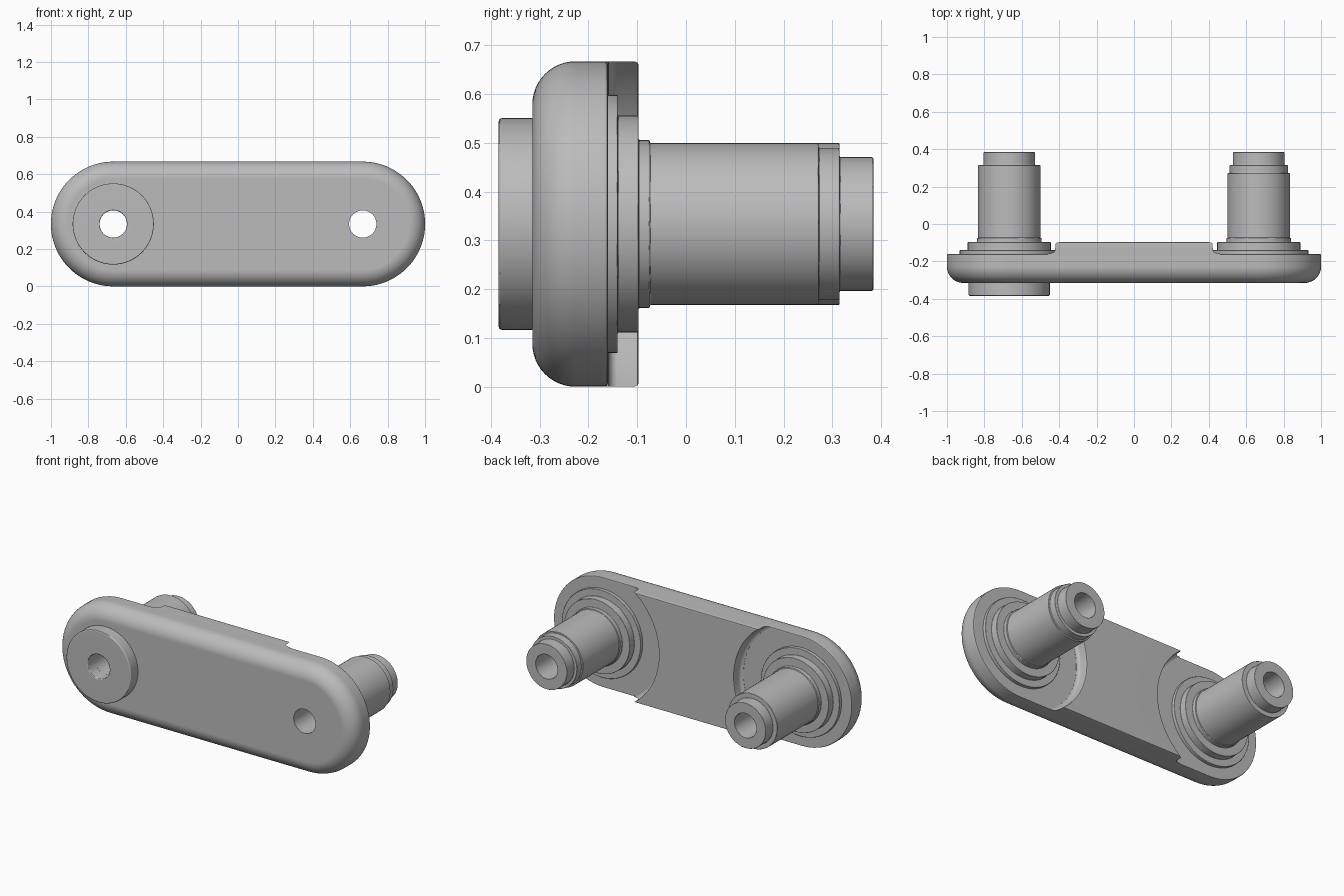
import bpy
import bmesh
from math import sin, cos, pi, sqrt, atan2

cube = bpy.data.objects.get("Cube")
if cube:
    bpy.data.objects.remove(cube)

PIN_X = 0.667          # distance of each pin from the middle
HALF = 0.3335          # half height of the plate, and height of the pin axis
BORE = 0.073
SEGS = 64

steel = bpy.data.materials.new("grey steel")
steel.use_nodes = True
steel.diffuse_color = (0.5, 0.5, 0.5, 1)
steel.node_tree.nodes["Principled BSDF"].inputs["Base Color"].default_value = (0.5, 0.5, 0.5, 1)


def arc(cx, r, start, end, n):
    """Points (x, z) of an arc about a pin axis."""
    return [(cx + r * cos(start + (end - start) * i / n),
             HALF + r * sin(start + (end - start) * i / n)) for i in range(n + 1)]


def circle(cx, r):
    return arc(cx, r, 0, 2 * pi, SEGS)[:-1]


def stadium(r):
    return arc(PIN_X, r, -pi / 2, pi / 2, 40) + arc(-PIN_X, r, pi / 2, 3 * pi / 2, 40)


def waisted(r, h):
    """Outline of half height h whose ends are hollowed around both pins."""
    a = atan2(h, sqrt(r * r - h * h))
    return arc(PIN_X, r, pi + a, pi - a, 32) + arc(-PIN_X, r, a, -a, 32)


def loft(name, rings, tube=False):
    """Skin a list of (outline, y) rings; a tube joins last to first, else cap."""
    bm = bmesh.new()
    loops = [[bm.verts.new((x, y, z)) for x, z in pts] for pts, y in rings]
    pairs = list(zip(loops, loops[1:]))
    if tube:
        pairs.append((loops[-1], loops[0]))
    else:
        bm.faces.new(loops[0])
        bm.faces.new(loops[-1])
    for a, b in pairs:
        for i in range(len(a)):
            j = (i + 1) % len(a)
            bm.faces.new((a[i], a[j], b[j], b[i]))
    bmesh.ops.recalc_face_normals(bm, faces=bm.faces)
    mesh = bpy.data.meshes.new(name)
    bm.to_mesh(mesh)
    bm.free()
    mesh.materials.append(steel)
    ob = bpy.data.objects.new(name, mesh)
    bpy.context.collection.objects.link(ob)
    return ob


def turned(name, cx, profile, bevel=0.006):
    """Turned hollow part from (radius, y) points, with softened rims."""
    ob = loft(name, [(circle(cx, r), y) for r, y in profile], tube=True)
    mod = ob.modifiers.new("rims", 'BEVEL')
    mod.width = bevel
    mod.segments = 3
    mod.limit_method = 'ANGLE'
    return ob


def finish(ob):
    """Apply modifiers and smooth the curved faces."""
    bpy.context.view_layer.update()
    deps = bpy.context.evaluated_depsgraph_get()
    mesh = bpy.data.meshes.new_from_object(ob.evaluated_get(deps))
    ob.modifiers.clear()
    ob.data = mesh
    bpy.ops.object.select_all(action='DESELECT')
    ob.select_set(True)
    bpy.context.view_layer.objects.active = ob
    bpy.ops.object.shade_smooth_by_angle(angle=pi / 6)
    mod = ob.modifiers.new("even shading", 'WEIGHTED_NORMAL')
    mod.keep_sharp = True


# Link plate: rounded front edge, small chamfer at the back, two bores
FRONT, BACK, ROUND = -0.315, -0.16, 0.088
rings = []
for i in range(13):
    t = pi / 2 * i / 12
    rings.append((stadium(HALF - ROUND * (1 - sin(t))), FRONT + ROUND * (1 - cos(t))))
rings += [(stadium(HALF), BACK - 0.008), (stadium(HALF - 0.002), BACK - 0.002),
          (stadium(HALF - 0.008), BACK)]
plate = loft("link_plate", rings)
cutters = []
for side in (-1, 1):
    cutter = loft("bore_cutter", [(circle(side * PIN_X, BORE), -0.5),
                                  (circle(side * PIN_X, BORE), 0)])
    cutter.hide_render = True
    mod = plate.modifiers.new("bore", 'BOOLEAN')
    mod.object = cutter
    mod.solver = 'EXACT'
    cutters.append(cutter)
finish(plate)
for cutter in cutters:
    bpy.data.objects.remove(cutter)

# Raised middle pad with hollowed ends, filleted foot and rounded rim
pad = [(0.393, HALF, -0.168), (0.393, HALF, -0.159), (0.402, HALF, -0.157),
       (0.410, HALF, -0.151), (0.414, HALF, -0.142), (0.415, HALF, -0.105),
       (0.417, HALF - 0.003, -0.099), (0.423, HALF - 0.008, -0.097)]
finish(loft("middle_pad", [(waisted(r, h), y) for r, h, y in pad]))

# Stepped pins; the left one has a narrower band near its tip
base = [(BORE, -0.165), (0.265, -0.165), (0.265, -0.14), (0.222, -0.14),
        (0.222, -0.097), (0.172, -0.097), (0.172, -0.074), (0.166, -0.074)]
tip = [(0.137, 0.315), (0.137, 0.384), (BORE, 0.384)]
finish(turned("right_pin", -PIN_X, base + [(0.166, 0.315)] + tip))
finish(turned("left_pin", PIN_X,
              base + [(0.166, 0.272), (0.156, 0.272), (0.156, 0.315)] + tip))

# Front boss around the right bore
finish(turned("front_boss", -PIN_X, [(BORE, -0.384), (0.217, -0.384),
                                     (0.217, -0.31), (BORE, -0.31)]))
